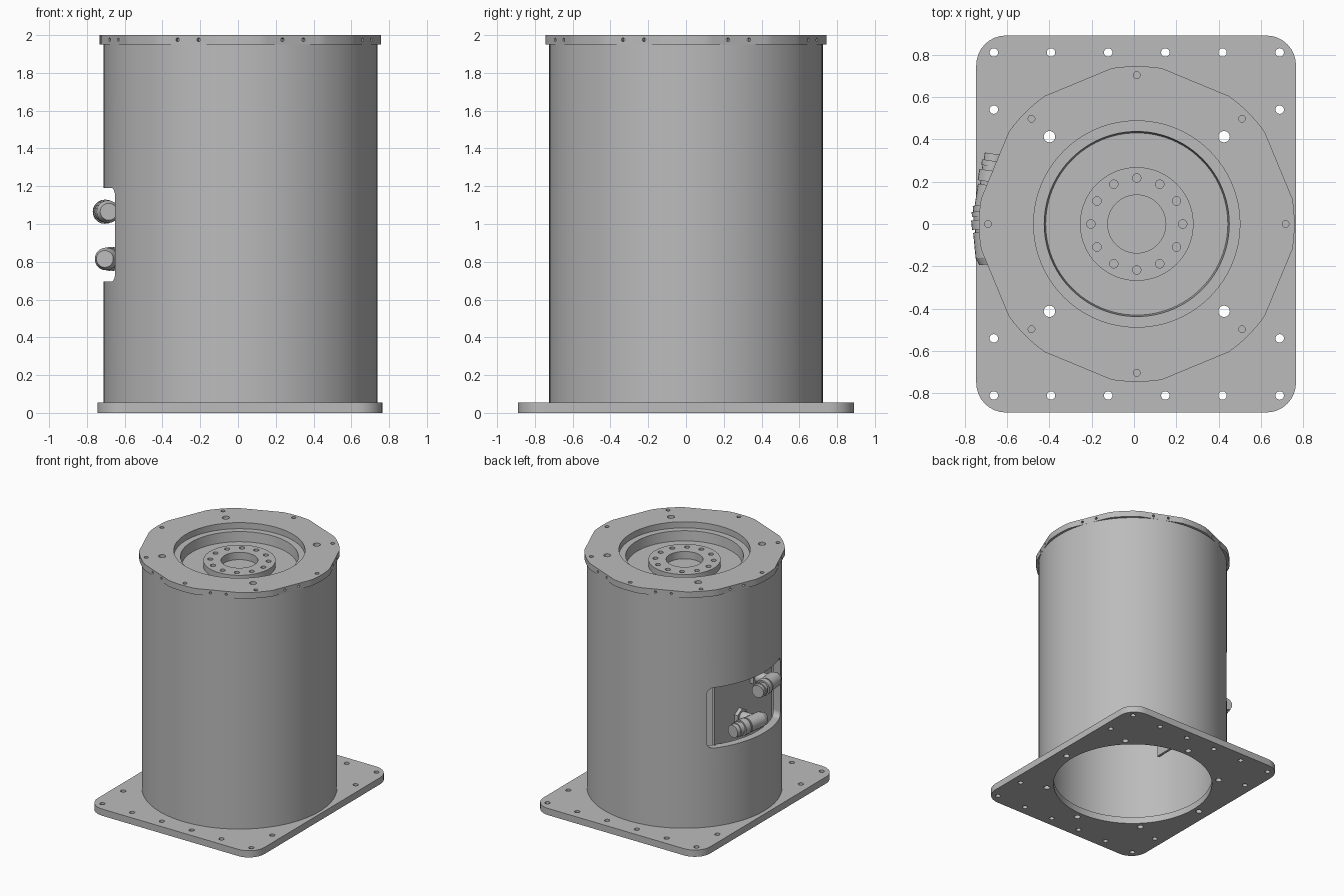
import bpy, bmesh, math
from mathutils import Vector, Matrix

if "Cube" in bpy.data.objects:
    bpy.data.objects.remove(bpy.data.objects["Cube"])

CX = 0.013      # axis of the round parts
TUBE_R = 0.725

grey = bpy.data.materials.new("machined_grey")
grey.use_nodes = True
grey.diffuse_color = (0.5, 0.5, 0.5, 1)
grey.node_tree.nodes["Principled BSDF"].inputs["Base Color"].default_value = (0.5, 0.5, 0.5, 1)


def make(name, bm):
    bmesh.ops.recalc_face_normals(bm, faces=bm.faces)
    mesh = bpy.data.meshes.new(name)
    bm.to_mesh(mesh)
    bm.free()
    mesh.materials.append(grey)
    ob = bpy.data.objects.new(name, mesh)
    bpy.context.collection.objects.link(ob)
    return ob


def activate(ob):
    bpy.ops.object.select_all(action="DESELECT")
    ob.select_set(True)
    bpy.context.view_layer.objects.active = ob


def smooth(ob):
    activate(ob)
    bpy.ops.object.shade_smooth_by_angle(angle=math.radians(30))


def lathe(name, profile, steps=96):
    """Revolve a closed (radius, z) profile round the axis."""
    bm = bmesh.new()
    verts = [bm.verts.new((r + CX, 0, z)) for r, z in profile]
    edges = [bm.edges.new((v, verts[(i + 1) % len(verts)])) for i, v in enumerate(verts)]
    bmesh.ops.spin(bm, geom=verts + edges, cent=(CX, 0, 0), axis=(0, 0, 1),
                   angle=math.tau, steps=steps, use_duplicate=False)
    bmesh.ops.remove_doubles(bm, verts=bm.verts, dist=0.0005)
    loose = [e for e in bm.edges if not e.link_faces]
    bmesh.ops.delete(bm, geom=loose, context="EDGES")
    return make(name, bm)


def rod(bm, a, b, r, r2=None, sides=20):
    """Add a solid rod or cone between two points."""
    a, b = Vector(a), Vector(b)
    turn = (b - a).to_track_quat("Z", "Y").to_matrix().to_4x4()
    bmesh.ops.create_cone(bm, cap_ends=True, segments=sides, radius1=r,
                          radius2=r if r2 is None else r2, depth=(b - a).length,
                          matrix=Matrix.Translation((a + b) / 2) @ turn)


def rounded_box(bm, size, centre, axis, radius):
    """Box with its edges along one axis rounded."""
    geo = bmesh.ops.create_cube(bm, size=1, matrix=Matrix.Translation(centre) @ Matrix.Diagonal((*size, 1)))
    edges = {e for v in geo["verts"] for e in v.link_edges}
    along = [e for e in edges if abs((e.verts[0].co - e.verts[1].co).normalized()[axis]) > 0.9]
    bmesh.ops.bevel(bm, geom=along, offset=radius, segments=8, profile=0.5, affect="EDGES")


def cut(ob, bm):
    cutter = make("cutter", bm)
    cutter.hide_render = True
    mod = ob.modifiers.new("cut", "BOOLEAN")
    mod.operation, mod.solver, mod.object = "DIFFERENCE", "EXACT", cutter
    activate(ob)
    bpy.ops.object.modifier_apply(modifier="cut")
    bpy.data.objects.remove(cutter)


def ring(radius, count, start=0):
    for i in range(count):
        a = math.radians(start) + math.tau * i / count
        yield CX + radius * math.cos(a), radius * math.sin(a)


# Base plate with round opening, edge holes and blind screw holes underneath
bm = bmesh.new()
rounded_box(bm, (1.51, 1.78, 0.055), (0.01, 0, 0.0275), 2, 0.14)
base = make("base_plate", bm)
bm = bmesh.new()
rod(bm, (CX, 0, -0.1), (CX, 0, 0.2), 0.61, sides=96)
edge_holes = [(CX + 0.27 * (i - 2.5), s * 0.81) for i in range(6) for s in (-1, 1)]
edge_holes += [(CX + s * 0.675, t * 0.54) for s in (-1, 1) for t in (-1, 1)]
for x, y in edge_holes:
    rod(bm, (x, y, -0.1), (x, y, 0.2), 0.02)
for x, y in ring(0.665, 8):
    rod(bm, (x, y, -0.1), (x, y, 0.045), 0.024)
cut(base, bm)
smooth(base)

# Tube body with a rounded access window
tube = lathe("tube_body", [(0.665, 0.055), (TUBE_R, 0.055), (TUBE_R, 1.95), (0.665, 1.95)])
bm = bmesh.new()
rounded_box(bm, (0.6, 0.784, 0.495), (0.7, 0, 0.943), 0, 0.045)
bmesh.ops.transform(bm, verts=bm.verts,
                    matrix=Matrix.Translation((CX, 0, 0)) @ Matrix.Rotation(math.radians(171), 4, "Z"))
cut(tube, bm)
smooth(tube)

# Top flange: a disc with eight flats, level with the tube
bm = bmesh.new()
outline = []
for i in range(192):
    a = math.tau * i / 192
    off = (a % (math.pi / 4)) - math.pi / 8
    r = min(0.745, TUBE_R / math.cos(off))
    outline.append(bm.verts.new((CX + r * math.cos(a), r * math.sin(a), 1.95)))
face = bm.faces.new(outline)
up = bmesh.ops.extrude_face_region(bm, geom=[face])["geom"]
bmesh.ops.translate(bm, vec=(0, 0, 0.05), verts=[v for v in up if isinstance(v, bmesh.types.BMVert)])
flange = make("top_flange", bm)
bm = bmesh.new()
rod(bm, (CX, 0, 1.9), (CX, 0, 2.1), 0.487, sides=96)
for x, y in ring(0.583, 4, 45):
    rod(bm, (x, y, 1.9), (x, y, 2.1), 0.027)
for x, y in ring(0.703, 8):
    rod(bm, (x, y, 1.975), (x, y, 2.1), 0.016)
for i in range(8):      # paired side holes in each flat
    a = math.radians(22.5 + 45 * i)
    out = Vector((math.cos(a), math.sin(a), 0))
    side = Vector((-out.y, out.x, 0))
    for s in (-0.06, 0.06):
        p = Vector((CX, 0, 1.975)) + side * s
        rod(bm, p + out * 0.695, p + out * 0.8, 0.01, sides=12)
cut(flange, bm)
smooth(flange)

# Stepped bearing seat and hub inside the flange
hub = lathe("bearing_hub", [(0, 1.8), (0.54, 1.8), (0.54, 1.95), (0.437, 1.95), (0.43, 1.87),
                            (0.268, 1.87), (0.268, 1.92), (0.137, 1.92), (0.137, 1.86), (0, 1.86)])
bm = bmesh.new()
for x, y in ring(0.217, 12):
    rod(bm, (x, y, 1.885), (x, y, 2), 0.02, sides=16)
cut(hub, bm)
smooth(hub)

# Mounting panel behind the window
bm = bmesh.new()
bmesh.ops.create_cube(bm, size=1, matrix=Matrix.Translation((-0.53, 0.03, 0.945)) @ Matrix.Diagonal((0.02, 0.74, 0.7, 1)))
make("connector_panel", bm)


# Elbow connectors: flange nut, stem, body and ribbed end
def connector(name, rear, tip):
    rear, tip = Vector(rear), Vector(tip)
    bm = bmesh.new()
    at = lambda t: rear.lerp(tip, t)
    foot = at(0.25)
    panel = Vector((-0.53, foot.y, foot.z))
    rod(bm, panel, panel + Vector((-0.04, 0, 0)), 0.07, sides=6)
    rod(bm, panel, foot, 0.045)
    rod(bm, rear, at(0.12), 0.045, 0.06)
    rod(bm, at(0.12), at(0.55), 0.06)
    rod(bm, at(0.5), at(0.66), 0.05)
    rod(bm, at(0.6), at(0.76), 0.064)
    rod(bm, at(0.7), at(0.84), 0.052)
    rod(bm, at(0.82), at(0.9), 0.058)
    rod(bm, at(0.88), tip, 0.05)
    smooth(make(name, bm))


connector("upper_connector", (-0.685, -0.19, 1.065), (-0.712, 0.09, 1.065))
connector("lower_connector", (-0.705, 0.0, 0.815), (-0.655, 0.33, 0.815))
